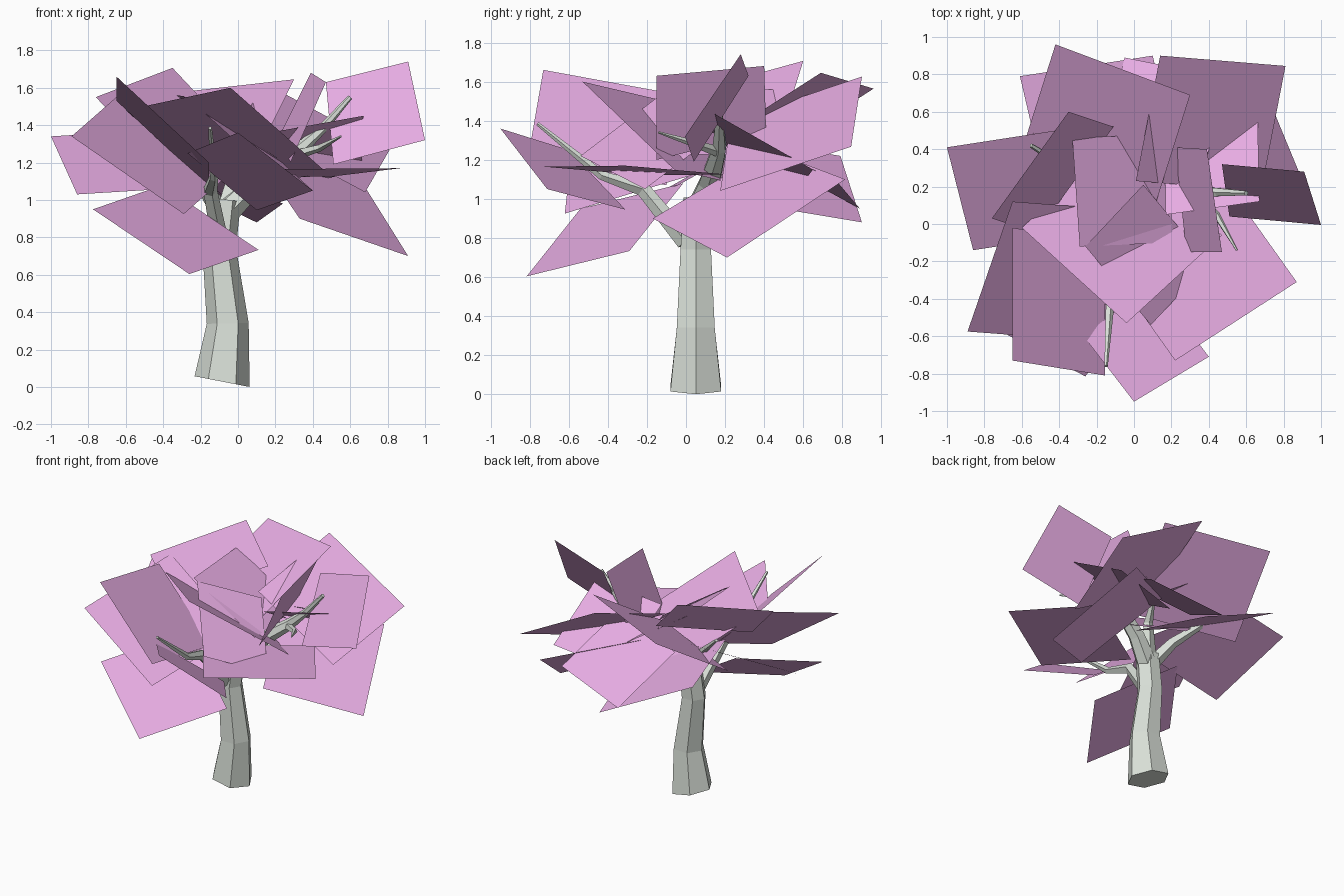
import bpy, bmesh, math
from mathutils import Vector

if "Cube" in bpy.data.objects:
    bpy.data.objects.remove(bpy.data.objects["Cube"])


def material(name, rgb):
    m = bpy.data.materials.new(name)
    m.diffuse_color = (*rgb, 1.0)
    m.use_nodes = True
    m.node_tree.nodes["Principled BSDF"].inputs["Base Color"].default_value = m.diffuse_color
    return m


BARK = material("pale_bark", (0.70, 0.75, 0.69))
PINK = material("blossom_pink", (0.79, 0.41, 0.76))


def finish(name, bm, mat):
    me = bpy.data.meshes.new(name)
    bm.to_mesh(me)
    bm.free()
    me.materials.append(mat)
    ob = bpy.data.objects.new(name, me)
    bpy.context.collection.objects.link(ob)
    return ob


def limb(name, stations, sides, base_dir=None):
    """Tapered faceted tube through (x, y, z, radius) stations."""
    bm = bmesh.new()
    pts = [Vector(s[:3]) for s in stations]
    rings = []
    for i, s in enumerate(stations):
        d = (pts[min(i + 1, len(pts) - 1)] - pts[max(i - 1, 0)]).normalized()
        if base_dir and i == 0:
            d = Vector(base_dir).normalized()
        u = (Vector((1, 0, 0)) if abs(d.x) < 0.8 else Vector((0, 1, 0)))
        u = (u - d * u.dot(d)).normalized()
        v = d.cross(u)
        rings.append([bm.verts.new(pts[i] + s[3] * (u * math.cos(a) + v * math.sin(a)))
                      for a in (math.tau * k / sides for k in range(sides))])
    for a, b in zip(rings, rings[1:]):
        for k in range(sides):
            n = (k + 1) % sides
            bm.faces.new((a[k], a[n], b[n], b[k]))
    bm.faces.new(rings[0][::-1])
    bm.faces.new(rings[-1])
    bmesh.ops.recalc_face_normals(bm, faces=bm.faces)
    return finish(name, bm, BARK)


count = 0


def leaf_card(corner, side_a, side_b, far=None):
    """Four-cornered card from a corner, its two neighbours and, if uneven, the far corner."""
    global count
    count += 1
    c, a, b = Vector(corner), Vector(side_a), Vector(side_b)
    d = Vector(far) if far else a + b - c
    if (a - c).cross(b - c).z < 0:
        a, b = b, a
    bm = bmesh.new()
    bm.faces.new([bm.verts.new(p) for p in (c, a, d, b)])
    return finish(f"leaf_card_{count:02d}", bm, PINK)


# Trunk
limb("trunk", [(-.085, .05, .029, .15), (-.055, .05, .34, .112),
               (-.10, .05, .74, .09), (-.07, .06, 1.0, .085)], 6, (.19, 0, .98))

# Branches
limb("right_branch", [(-.07, .06, .93, .075), (.08, .12, 1.08, .06), (.32, .17, 1.26, .04),
                      (.45, .17, 1.38, .025), (.60, .165, 1.55, .014)], 6)
limb("front_branch", [(-.10, .0, .78, .05), (-.15, -.22, 1.05, .04),
                      (-.13, -.43, 1.12, .025), (-.15, -.76, 1.385, .01)], 5)
limb("left_branch", [(-.09, .06, .93, .055), (-.2, .17, 1.1, .04),
                     (-.36, .3, 1.25, .025), (-.55, .42, 1.42, .012)], 5)
limb("right_twig", [(.30, .17, 1.24, .03), (.44, .05, 1.28, .02), (.55, -.14, 1.34, .006)], 5)
limb("back_branch", [(-.06, .08, .95, .06), (.0, .15, 1.2, .035), (.07, .3, 1.32, .01)], 5)

# Foliage: right and front-right cards
leaf_card((.47, .32, 1.63), (.91, .28, 1.74), (.51, .04, 1.19), (1.0, -.005, 1.32))
leaf_card((.91, .21, .70), (.33, -.17, .90), (.66, .815, 1.10), (.09, .42, 1.25))
leaf_card((.22, -.73, 1.165), (.87, -.31, 1.17), (-.15, -.21, 1.12))
leaf_card((.39, .40, 1.68), (.47, -.15, 1.63), (.22, .41, 1.34), (.28, -.15, 1.20))
leaf_card((.67, .12, 1.45), (.66, .65, 1.15), (.17, .05, 1.36))

# Foliage: front cards
leaf_card((0, -.95, 1.36), (.40, -.71, 1.05), (-.27, -.60, 1.25), (.10, -.31, .945))
leaf_card((-.04, -.53, 1.60), (-.60, -.02, 1.48), (.47, -.06, 1.15))
leaf_card((-.26, -.815, .604), (.11, -.29, .733), (-.775, -.54, .95))

# Foliage: left cards
leaf_card((-.65, -.73, 1.66), (-.155, -.81, 1.20), (-.65, -.02, 1.53))
leaf_card((-.89, -.575, 1.34), (-.65, .12, 1.55), (-.29, -.62, .925))
leaf_card((-1.0, .41, 1.34), (-.86, -.14, 1.03), (-.35, .51, 1.38))
leaf_card((-.35, .60, 1.706), (-.76, .03, 1.55), (-.11, .52, 1.45))

# Foliage: back cards
leaf_card((.30, .69, 1.645), (-.42, .96, 1.564), (.11, .09, 1.26))
leaf_card((.14, .90, 1.626), (.81, .845, 1.267), (.01, .23, 1.40))
leaf_card((.10, .90, .88), (.24, .30, .98), (-.61, .79, 1.22))
leaf_card((-.05, .89, .95), (.50, .78, 1.08), (-.18, .39, 1.22))

# Foliage: crown cards
leaf_card((-.33, .46, 1.56), (-.29, -.12, 1.555), (.17, .48, 1.23))
leaf_card((-.26, -.12, 1.54), (.05, .21, 1.37), (.09, -.54, 1.22))
